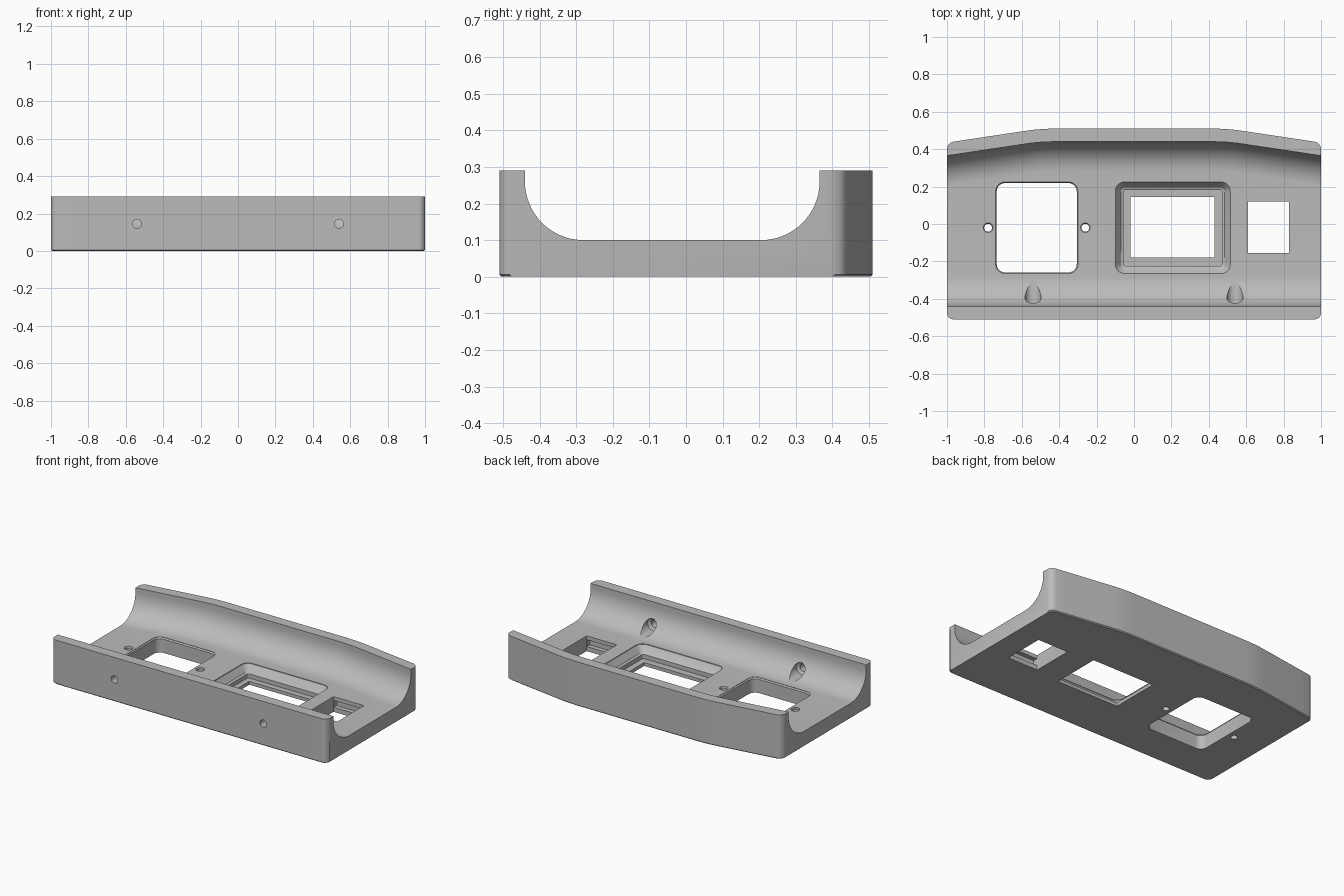
import bpy, bmesh, math
from mathutils import Matrix

cube = bpy.data.objects.get("Cube")
if cube:
    bpy.data.objects.remove(cube, do_unlink=True)

grey = bpy.data.materials.new("plain grey")
grey.use_nodes = True
COLOUR = (0.5, 0.5, 0.5, 1)
grey.diffuse_color = COLOUR
grey.node_tree.nodes["Principled BSDF"].inputs["Base Color"].default_value = COLOUR

HEIGHT, FLOOR, WALL, FILLET = 0.29, 0.10, 0.07, 0.16
FRONT, BACK, CORNER, EDGE = -0.51, 0.51, 0.035, 0.006


def loft(name, rings):
    """Skin closed rings of equal length and cap both ends."""
    bm = bmesh.new()
    rows = [[bm.verts.new(p) for p in ring] for ring in rings]
    n = len(rows[0])
    for a, b in zip(rows, rows[1:]):
        for i in range(n):
            j = (i + 1) % n
            bm.faces.new((a[i], a[j], b[j], b[i]))
    bm.faces.new(rows[0][::-1])
    bm.faces.new(rows[-1])
    bmesh.ops.recalc_face_normals(bm, faces=bm.faces)
    mesh = bpy.data.meshes.new(name)
    bm.to_mesh(mesh)
    bm.free()
    obj = bpy.data.objects.new(name, mesh)
    mesh.materials.append(grey)
    bpy.context.collection.objects.link(obj)
    return obj


def taper(x):
    """How far the back wall moves forward towards the ends."""
    a, start, blend, slope = abs(x), 0.42, 0.16, 0.15
    t = max(0, a - start)
    return slope * (t * t / (2 * blend) if t < blend else t - blend / 2)


def section(x):
    """Channel cross-section at a given x, with rounded vertical corners."""
    over = max(0, abs(x) - (1 - CORNER))
    c = CORNER - math.sqrt(max(0, CORNER ** 2 - over ** 2))
    c = min(c, CORNER * 0.8)
    front, back = FRONT + c, BACK - taper(x) - c
    wall_f, wall_b = FRONT + WALL, BACK - WALL - taper(x)
    arc = [math.pi / 2 * i / 16 for i in range(17)]
    cz = FLOOR + FILLET
    pts = [(front, HEIGHT), (wall_f, HEIGHT)]
    pts += [(wall_f + FILLET * (1 - math.cos(a)), cz - FILLET * math.sin(a)) for a in arc]
    pts += [(wall_b - FILLET * (1 - math.cos(a)), cz - FILLET * math.sin(a)) for a in arc[::-1]]
    pts += [(wall_b, HEIGHT), (back, HEIGHT), (back, EDGE),
            (back - EDGE, 0), (front + EDGE, 0), (front, EDGE)]
    return [(x * (1 - EDGE if z == 0 else 1), y, z) for y, z in pts]


# Channel body
half = [0.1 * i for i in range(1, 5)] + [0.42 + 0.02 * i for i in range(9)] + [0.75, 0.9]
half += [1 - CORNER + CORNER * math.sin(math.pi / 2 * i / 6) for i in range(7)]
stations = [-x for x in half[::-1]] + [0] + half
body = loft("channel_body", [section(x) for x in stations])


def rounded_rect(z, x0, x1, y0, y1, r):
    ring = []
    for cx, cy, q in ((x1 - r, y1 - r, 0), (x0 + r, y1 - r, 1),
                      (x0 + r, y0 + r, 2), (x1 - r, y0 + r, 3)):
        for i in range(7):
            a = math.pi / 2 * (q + i / 6)
            ring.append((cx + r * math.cos(a), cy + r * math.sin(a), z))
    return ring


def inset(z, rect, d, r):
    x0, x1, y0, y1 = rect
    return rounded_rect(z, x0 + d, x1 - d, y0 + d, y1 - d, r)


def round_cutter(name, levels, matrix):
    """Turned cutter from (height, radius) pairs."""
    rings = [[(r * math.cos(math.tau * i / 32), r * math.sin(math.tau * i / 32), h)
              for i in range(32)] for h, r in levels]
    obj = loft(name, rings)
    obj.data.transform(matrix)
    return obj


cutters = []
TOP, LOW = 0.2, -0.05

# Rounded opening with a small lead-in
left = (-0.74, -0.30, -0.265, 0.225)
cutters.append(loft("rounded_opening", [
    inset(TOP, left, 0, 0.05), inset(FLOOR - 0.002, left, 0, 0.05),
    inset(FLOOR - 0.01, left, 0.006, 0.045), inset(LOW, left, 0.006, 0.045)]))

# Stepped display pocket and its window
pocket = (-0.10, 0.515, -0.265, 0.225)
ledge = (-0.055, 0.47, -0.225, 0.183)
cutters.append(loft("display_pocket", [
    inset(TOP, pocket, 0, 0.05), inset(FLOOR - 0.004, pocket, 0, 0.05),
    inset(0.055, pocket, 0.03, 0.025), inset(0.05, ledge, 0, 0.012),
    inset(0.022, ledge, 0, 0.012)]))
window = (-0.02, 0.43, -0.18, 0.145)
cutters.append(loft("display_window", [inset(z, window, 0, 0.002) for z in (TOP, LOW)]))

# Square socket opening with a hidden retaining groove
socket = (0.61, 0.83, -0.155, 0.12)
cutters.append(loft("socket_opening", [inset(z, socket, 0, 0.002) for z in (TOP, LOW)]))
groove = (0.612, 0.828, -0.185, 0.15)
cutters.append(loft("socket_groove", [inset(z, groove, 0, 0.002) for z in (0.075, 0.03)]))

# Small fixing holes beside the rounded opening
for x in (-0.78, -0.26):
    cutters.append(round_cutter("fixing_hole", [
        (TOP, 0.026), (FLOOR - 0.002, 0.026), (FLOOR - 0.008, 0.021), (LOW, 0.021)],
        Matrix.Translation((x, -0.02, 0))))

# Counterbored screw holes through the front wall
for x in (-0.54, 0.54):
    place = Matrix.Translation((x, 0, 0.145)) @ Matrix.Rotation(-math.pi / 2, 4, "X")
    cutters.append(round_cutter("screw_hole", [
        (-0.6, 0.024), (-0.445, 0.024), (-0.435, 0.043), (-0.25, 0.043)], place))

# Cut every opening, then remove the cutters
bpy.context.view_layer.objects.active = body
for cutter in cutters:
    cutter.hide_render = True
    mod = body.modifiers.new(cutter.name, "BOOLEAN")
    mod.operation, mod.solver, mod.object = "DIFFERENCE", "EXACT", cutter
    bpy.ops.object.modifier_apply(modifier=mod.name)
    bpy.data.objects.remove(cutter, do_unlink=True)

bpy.ops.object.select_all(action="DESELECT")
body.select_set(True)
bpy.ops.object.shade_smooth_by_angle(angle=math.radians(30))
